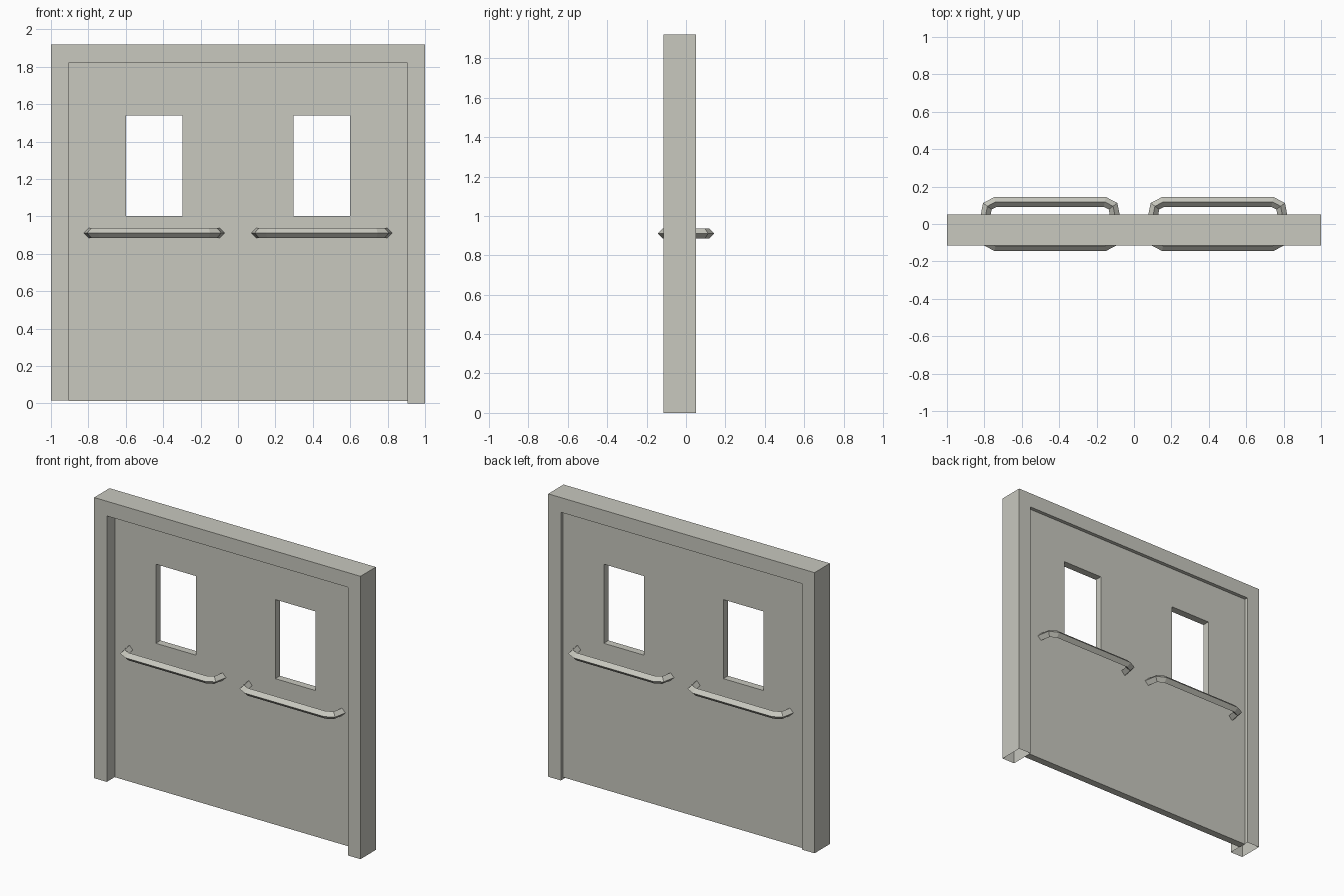
import bpy, bmesh
from mathutils import Vector

if "Cube" in bpy.data.objects:
    bpy.data.objects.remove(bpy.data.objects["Cube"])

paint = bpy.data.materials.new("warm_grey_paint")
paint.diffuse_color = (0.58, 0.58, 0.52, 1)
paint.use_nodes = True
paint.node_tree.nodes["Principled BSDF"].inputs["Base Color"].default_value = paint.diffuse_color


def finish(name, bm):
    bmesh.ops.recalc_face_normals(bm, faces=bm.faces[:])
    me = bpy.data.meshes.new(name)
    bm.to_mesh(me)
    bm.free()
    me.materials.append(paint)
    ob = bpy.data.objects.new(name, me)
    bpy.context.collection.objects.link(ob)
    return ob


def skin(name, rings, loop=False, caps=False):
    """Join successive closed rings of points with quads."""
    bm = bmesh.new()
    vs = [[bm.verts.new(p) for p in r] for r in rings]
    n = len(vs[0])
    pairs = list(zip(vs, vs[1:])) + ([(vs[-1], vs[0])] if loop else [])
    for a, b in pairs:
        for i in range(n):
            j = (i + 1) % n
            bm.faces.new((a[i], a[j], b[j], b[i]))
    if caps:
        bm.faces.new(vs[0])
        bm.faces.new(vs[-1])
    return finish(name, bm)


def rect(x0, x1, z0, z1, y):
    return [(x0, y, z0), (x1, y, z0), (x1, y, z1), (x0, y, z1)]


# Door frame: box section swept up, across and down, open underneath
F, B = -0.115, 0.05
corners = [((-1, 0.015), (-0.905, 0.015)), ((-1, 1.92), (-0.905, 1.82)),
           ((1, 1.92), (0.905, 1.82)), ((1, 0), (0.905, 0))]
skin("door_frame", [[(o[0], F, o[1]), (i[0], F, i[1]), (i[0], B, i[1]), (o[0], B, o[1])]
                    for o, i in corners])

# Two door leaves, each with a window opening
T = 0.025
for side, s in (("left", -1), ("right", 1)):
    outer = (0, s * 0.905, 0.012, 1.82)
    window = (s * 0.298, s * 0.6, 1.003, 1.54)
    skin(side + "_door_leaf", [rect(*outer, -T), rect(*outer, T),
                               rect(*window, T), rect(*window, -T)], loop=True)

# Push bars: diamond section swept along a bracket-shaped path
R, Z, CX = 0.026, 0.911, 0.448
half = [(0.35, T), (0.336, 0.095), (0.292, 0.118)]
path = [Vector((-x, y)) for x, y in half] + [Vector(p) for p in reversed(half)]


def bar_rings(cx, sy):
    rings = []
    for k, p in enumerate(path):
        dirs = [(b - a).normalized() for a, b in zip(path, path[1:])][max(k - 1, 0):k + 1]
        normals = [Vector((-d.y, d.x)) for d in dirs]
        m = sum(normals, Vector((0, 0))).normalized()
        m *= R / m.dot(normals[0])
        if k in (0, len(path) - 1):
            m = Vector((R if m.x > 0 else -R, 0))  # ends lie flat on the door
        o, i = p + m, p - m
        rings.append([(cx + o.x, sy * o.y, Z), (cx + p.x, sy * p.y, Z + R),
                      (cx + i.x, sy * i.y, Z), (cx + p.x, sy * p.y, Z - R)])
    return rings


for side, s in (("left", -1), ("right", 1)):
    for face, sy in (("front", -1), ("back", 1)):
        skin(f"{face}_{side}_push_bar", bar_rings(s * CX, sy), caps=True)
